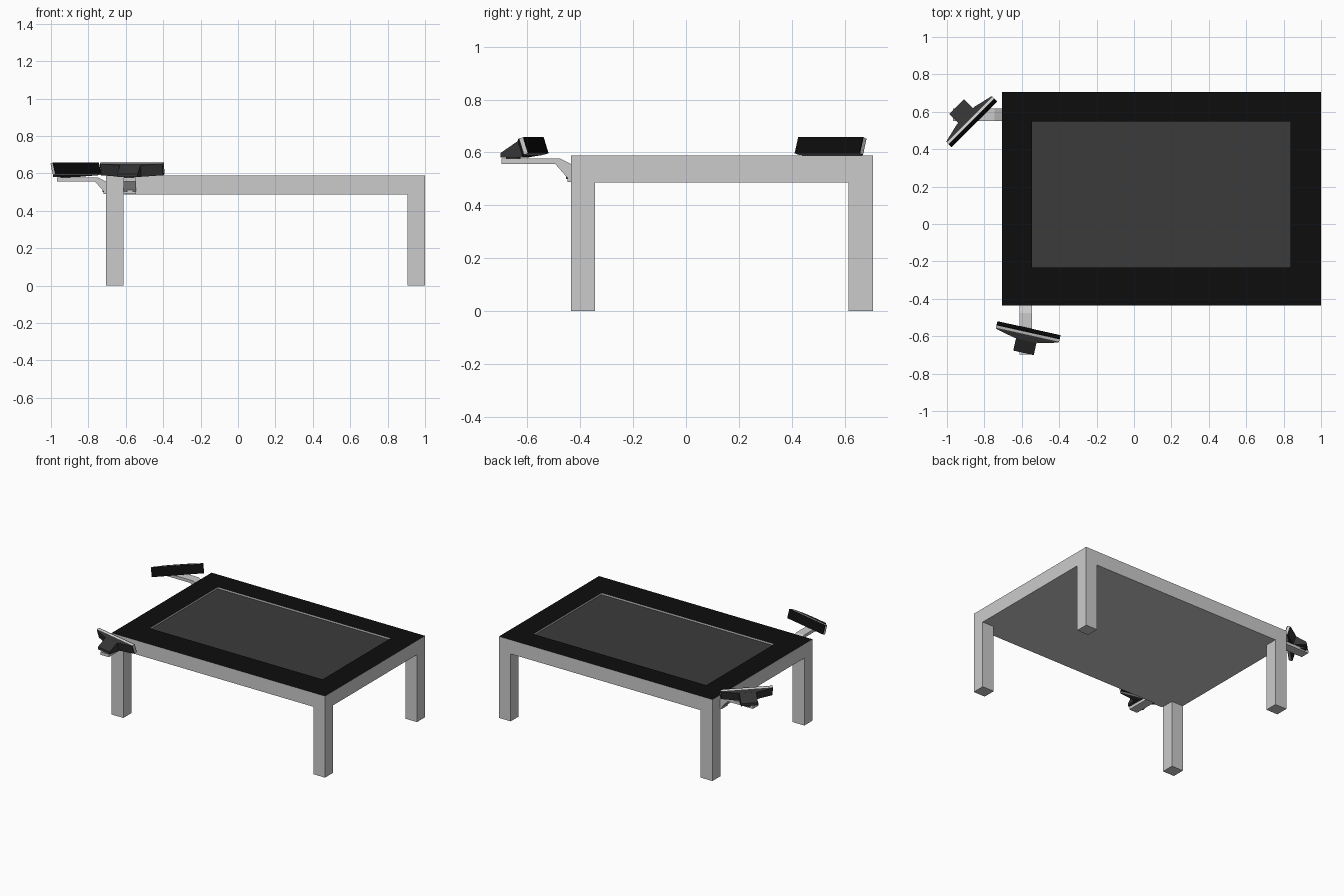
import bpy, bmesh
from math import radians
from mathutils import Matrix

if "Cube" in bpy.data.objects:
    bpy.data.objects.remove(bpy.data.objects["Cube"])


def material(name, v):
    m = bpy.data.materials.new(name)
    m.diffuse_color = (v, v, v, 1)
    m.use_nodes = True
    m.node_tree.nodes["Principled BSDF"].inputs["Base Color"].default_value = m.diffuse_color
    return m


BLACK = material("black_glass", 0.004)
SCREEN = material("screen_grey", 0.043)
DARK = material("dark_plastic", 0.035)


def finish(name, bm, mats=(), matrix=None):
    bmesh.ops.recalc_face_normals(bm, faces=bm.faces[:])
    me = bpy.data.meshes.new(name)
    bm.to_mesh(me)
    bm.free()
    for m in mats:
        me.materials.append(m)
    ob = bpy.data.objects.new(name, me)
    bpy.context.collection.objects.link(ob)
    if matrix:
        ob.matrix_world = matrix
    return ob


def loft(name, rings, mats=(), matrix=None, band_mats=None):
    """Skin a list of equal-length point rings and cap both ends."""
    bm = bmesh.new()
    vs = [[bm.verts.new(p) for p in r] for r in rings]
    n = len(vs[0])
    bands = band_mats or [0] * (len(rings) + 1)
    bm.faces.new(vs[0]).material_index = bands[0]
    for k in range(len(vs) - 1):
        for i in range(n):
            j = (i + 1) % n
            f = bm.faces.new((vs[k][i], vs[k][j], vs[k + 1][j], vs[k + 1][i]))
            f.material_index = bands[k + 1]
    bm.faces.new(vs[-1]).material_index = bands[-1]
    return finish(name, bm, mats, matrix)


def rect(x0, x1, y0, y1, z):
    return [(x0, y0, z), (x1, y0, z), (x1, y1, z), (x0, y1, z)]


def prism(name, profile, half, mats=(), matrix=None):
    """Extrude a (depth, height) side profile across the local x axis."""
    return loft(name, [[(x, -d, z) for d, z in profile] for x in (-half, half)],
                mats, matrix)


def slab(half, bottom, top):
    """Ring across a tilted panel from its bottom and top (depth, height)."""
    return [(-half, -bottom[0], bottom[1]), (half, -bottom[0], bottom[1]),
            (half, -top[0], top[1]), (-half, -top[0], top[1])]


def cylinder(name, radius, depth, matrix, mats=()):
    bm = bmesh.new()
    bmesh.ops.create_cone(bm, cap_ends=True, segments=24, radius1=radius,
                          radius2=radius, depth=depth)
    return finish(name, bm, mats, matrix)


# Table top: grey apron, black bezel, recessed screen
X0, X1, Y0, Y1, ZB, ZT = -0.705, 1.0, -0.435, 0.706, 0.487, 0.589
grey = material("table_grey", 0.6)
inner = (-0.545, 0.838, -0.232, 0.547)
loft("table_top", [rect(X0, X1, Y0, Y1, ZB), rect(X0, X1, Y0, Y1, ZT),
                   rect(*inner, ZT), rect(*inner, ZT - 0.013)],
     [grey, BLACK, SCREEN], band_mats=[0, 0, 1, 0, 2])

# Legs
LX, LY = 0.093, 0.091
for side, x in (("left", X0), ("right", X1 - LX)):
    for end, y in (("front", Y0), ("back", Y1 - LY)):
        loft(f"{end}_{side}_leg", [rect(x, x + LX, y, y + LY, 0),
                                   rect(x, x + LX, y, y + LY, ZB)], [grey])


def place(x, y, angle):
    return Matrix.Translation((x, y, 0)) @ Matrix.Rotation(radians(angle), 4, 'Z')


def bracket(label, m):
    # Bent arm bolted to the apron
    prism(label + "_arm", [(0, 0.489), (0.013, 0.489), (0.013, 0.504), (0.06, 0.557),
                           (0.262, 0.557), (0.262, 0.578), (0.042, 0.578), (0, 0.556)],
          0.033, [grey], m)
    cylinder(label + "_bolt", 0.024, 0.02,
             m @ Matrix.Translation((0, -0.009, 0.524)) @ Matrix.Rotation(radians(90), 4, 'X'),
             [grey])


def sensor(label, m):
    W = 0.173
    n = (0.956, -0.29)                      # panel depth direction
    b, t = (0.0, 0.597), (0.019, 0.658)     # front face bottom and top

    def at(p, k):
        return (p[0] + n[0] * k, p[1] + n[1] * k)

    # Black front plate, grey rim, tapering rear shell
    loft(label + "_front", [slab(W, at(b, k), at(t, k)) for k in (0, 0.004)], [BLACK], m)
    loft(label + "_rim", [slab(W, at(b, k), at(t, k)) for k in (0.004, 0.018)], [grey], m)
    loft(label + "_shell", [slab(W, at(b, 0.018), at(t, 0.018)),
                            slab(W - 0.004, at(b, 0.024), at(t, 0.024)),
                            slab(0.065, at(b, 0.05), at(t, 0.05))], [DARK], m)
    # Wedge-shaped rear mount and swivel
    prism(label + "_mount", [(0.045, 0.647), (0.068, 0.643), (0.135, 0.598),
                             (0.135, 0.58), (0.04, 0.582)], 0.056, [DARK], m)
    cylinder(label + "_swivel", 0.028, 0.016, m @ Matrix.Translation((0, -0.098, 0.576)), [DARK])


bracket("front", place(-0.578, Y0, 0))
sensor("front_sensor", place(-0.5615, -0.557, -12.5))
bracket("side", place(X0, 0.584, -90))
sensor("side_sensor", place(-0.853, 0.533, -135))
